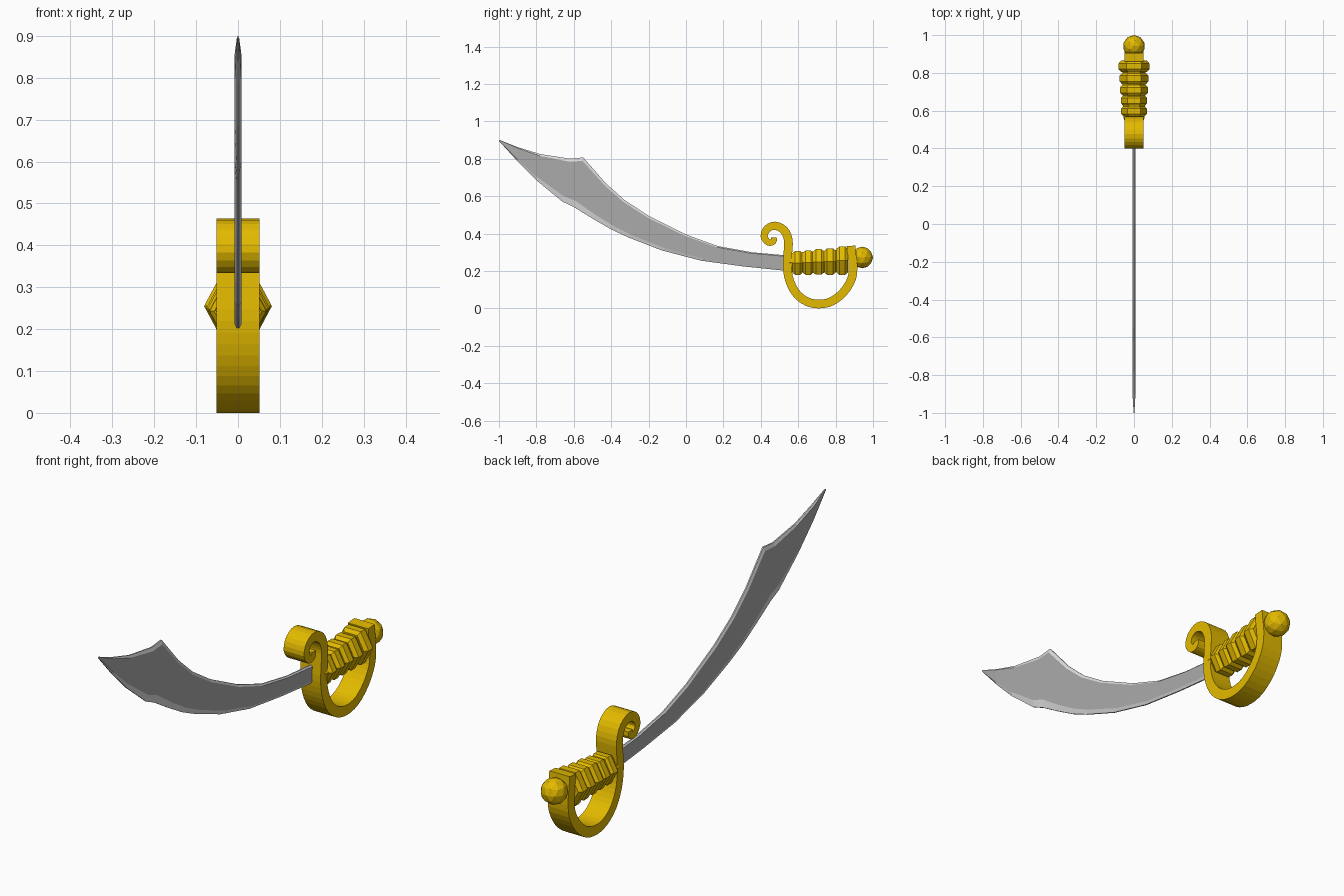
import bpy, bmesh, math
from mathutils import Vector

cube = bpy.data.objects.get("Cube")
if cube:
    bpy.data.objects.remove(cube, do_unlink=True)


def material(name, color):
    m = bpy.data.materials.new(name)
    m.use_nodes = True
    m.diffuse_color = (*color, 1)
    m.node_tree.nodes["Principled BSDF"].inputs["Base Color"].default_value = (*color, 1)
    return m


gold = material("gold", (0.77, 0.49, 0.0))
steel = material("steel", (0.41, 0.41, 0.41))
bright_steel = material("bright steel", (0.72, 0.72, 0.72))


def finish(bm, name, mat):
    bmesh.ops.recalc_face_normals(bm, faces=bm.faces)
    mesh = bpy.data.meshes.new(name)
    bm.to_mesh(mesh)
    bm.free()
    mesh.materials.append(mat)
    obj = bpy.data.objects.new(name, mesh)
    bpy.context.collection.objects.link(obj)
    return obj


def loft(name, sections, mat):
    """Skin a row of closed cross-sections and cap both ends."""
    bm = bmesh.new()
    rings = [[bm.verts.new(p) for p in s] for s in sections]
    n = len(rings[0])
    for a, b in zip(rings, rings[1:]):
        for i in range(n):
            j = (i + 1) % n
            bm.faces.new((a[i], a[j], b[j], b[i]))
    bm.faces.new(rings[0])
    bm.faces.new(rings[-1])
    return finish(bm, name, mat)


def smooth_path(pts, steps):
    """Catmull-Rom curve through 2D points."""
    p = [Vector(q) for q in pts]
    p = [2 * p[0] - p[1]] + p + [2 * p[-1] - p[-2]]
    out = []
    for a, b, c, d in zip(p, p[1:], p[2:], p[3:]):
        for k in range(steps):
            t = k / steps
            out.append(0.5 * (2 * b + (c - a) * t + (2 * a - 5 * b + 4 * c - d) * t**2
                              + (3 * b - a - 3 * c + d) * t**3))
    return out + [p[-2]]


# Blade: paired back and cutting-edge points (y, z), guard to tip
back = [(.54, .283), (.35, .3), (.17, .333), (0, .395), (-.2, .495), (-.33, .58),
        (-.43, .67), (-.5, .75), (-.55, .807), (-.62, .8), (-.78, .825), (-.9, .862), (-.995, .9)]
edge = [(.54, .2), (.3, .225), (.08, .255), (-.13, .31), (-.31, .38), (-.4, .422),
        (-.5, .48), (-.56, .517), (-.6, .542), (-.66, .57), (-.8, .685), (-.9, .785), (-1, .895)]
sections = []
for top, low in zip(back, edge):
    top, low = Vector(top), Vector(low)
    span = top - low
    hi = top - span * .07
    lo = low + span * .13
    flat = min(.008, span.length * .3)
    rim = flat * .35
    sections.append([(rim, *top), (flat, *hi), (flat, *lo), (rim, *low),
                     (-rim, *low), (-flat, *lo), (-flat, *hi), (-rim, *top)])
blade = loft("blade", sections, steel)

# Ground bevels and rims are brighter than the flat sides
blade.data.materials.append(bright_steel)
for face in blade.data.polygons:
    face.material_index = int(abs(face.normal.x) < .99)

# Guard: broad ribbon from the curled scroll round to the knuckle bow
guard = smooth_path([(.47, .378), (.467, .357), (.44, .353), (.418, .385), (.433, .424),
                     (.475, .442), (.524, .418), (.547, .365), (.545, .3), (.541, .22),
                     (.555, .145), (.59, .08), (.645, .037), (.71, .023), (.78, .038),
                     (.845, .09), (.886, .16), (.893, .23), (.886, .29), (.882, .334)], 3)
sections = []
for i, p in enumerate(guard):
    d = (guard[min(i + 1, len(guard) - 1)] - guard[max(i - 1, 0)]).normalized()
    t = min(1, i / 18)
    n = Vector((-d.y, d.x)) * (.015 + .008 * t)
    sections.append([(s * .051, *(p + n * k)) for s, k in ((-1, -1), (1, -1), (1, 1), (-1, 1))])
loft("guard", sections, gold)


# Grip: hexagonal core and five bevelled rings that widen toward the pommel
def hexagon(y, z, r):
    return [(r * math.cos(a), y, z + 1.08 * r * math.sin(a))
            for a in (i * math.pi / 3 for i in range(6))]


loft("grip_core", [hexagon(.55, .245, .054), hexagon(.86, .255, .064)], gold)
for i, (y, z, r) in enumerate([(.597, .243, .068), (.653, .244, .069), (.709, .248, .073),
                               (.77, .25, .076), (.835, .255, .081)]):
    h = .027 + .001 * i
    loft(f"grip_ring_{i + 1}",
         [hexagon(y + k * h, z, r * s) for k, s in ((-1, .83), (-.5, 1), (.5, 1), (1, .83))], gold)

# Pommel: faceted ball
bm = bmesh.new()
bmesh.ops.create_icosphere(bm, subdivisions=2, radius=.058)
bmesh.ops.translate(bm, verts=bm.verts, vec=(0, .942, .272))
finish(bm, "pommel", gold)
